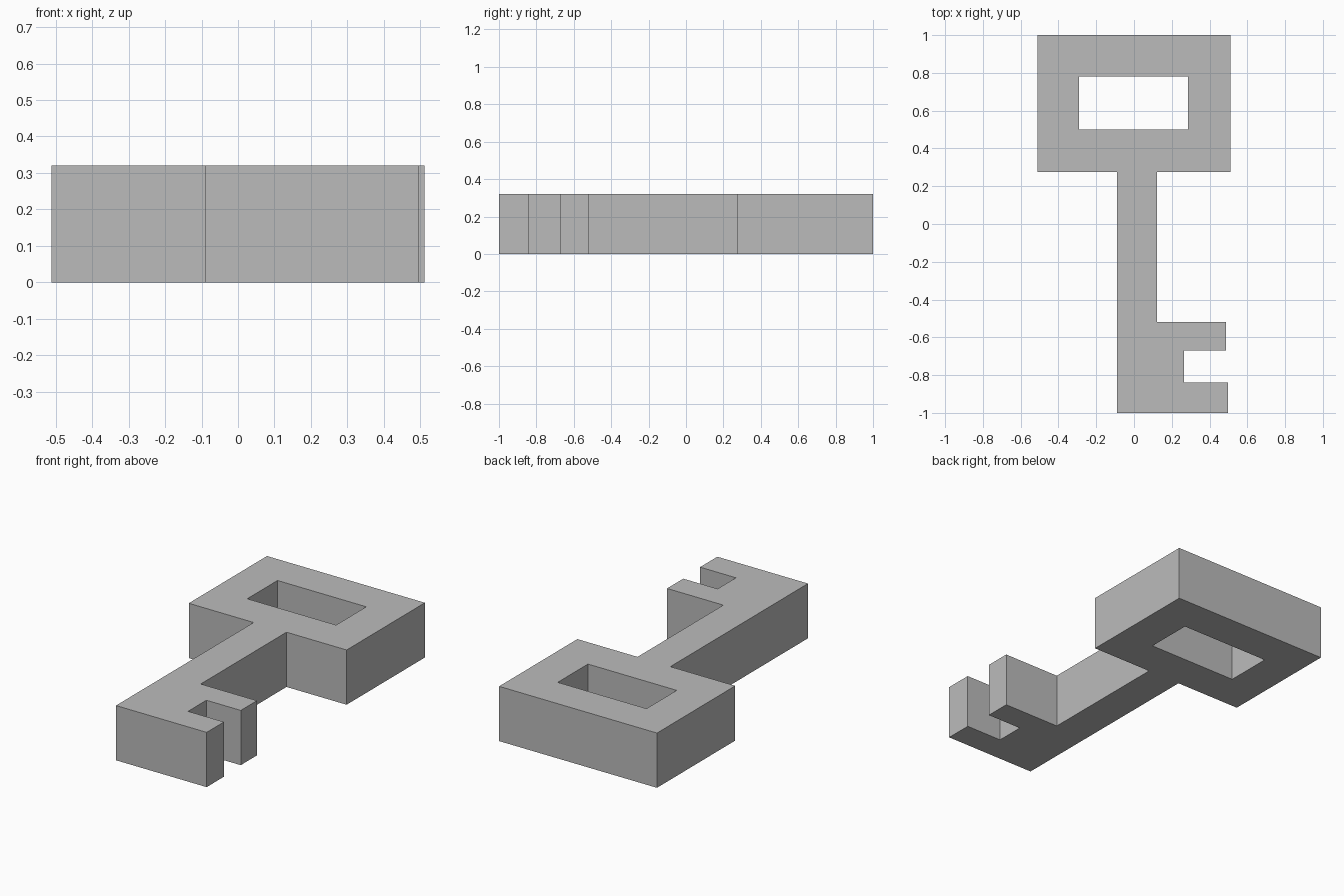
import bpy
import bmesh

if "Cube" in bpy.data.objects:
    bpy.data.objects.remove(bpy.data.objects["Cube"])

HEIGHT = 0.321

# Outline of the key: square bow, straight shaft, two teeth
outline = [
    (-0.512, 1.0), (-0.512, 0.275), (-0.091, 0.275), (-0.091, -1.0),
    (0.497, -1.0), (0.497, -0.84), (0.264, -0.84), (0.264, -0.67),
    (0.487, -0.67), (0.487, -0.52), (0.122, -0.52), (0.122, 0.275),
    (0.512, 0.275), (0.512, 1.0),
]
# Rectangular window in the bow
window = [(-0.29, 0.78), (0.286, 0.78), (0.286, 0.50), (-0.29, 0.50)]


def add_loop(bm, points):
    verts = [bm.verts.new((x, y, 0)) for x, y in points]
    return [bm.edges.new((v, verts[(i + 1) % len(verts)]))
            for i, v in enumerate(verts)]


# Fill the profile around the window, then extrude it into a solid
bm = bmesh.new()
edges = add_loop(bm, outline) + add_loop(bm, window)
bmesh.ops.triangle_fill(bm, edges=edges, use_beauty=True, normal=(0, 0, 1))
result = bmesh.ops.extrude_face_region(bm, geom=bm.faces[:], use_keep_orig=True)
top = [g for g in result["geom"] if isinstance(g, bmesh.types.BMVert)]
bmesh.ops.translate(bm, verts=top, vec=(0, 0, HEIGHT))
bmesh.ops.recalc_face_normals(bm, faces=bm.faces[:])

mesh = bpy.data.meshes.new("key")
bm.to_mesh(mesh)
bm.free()

# Single plain grey
grey = bpy.data.materials.new("plain grey")
grey.diffuse_color = (0.5, 0.5, 0.5, 1)
grey.use_nodes = True
grey.node_tree.nodes["Principled BSDF"].inputs["Base Color"].default_value = grey.diffuse_color
mesh.materials.append(grey)

key = bpy.data.objects.new("key", mesh)
bpy.context.collection.objects.link(key)
